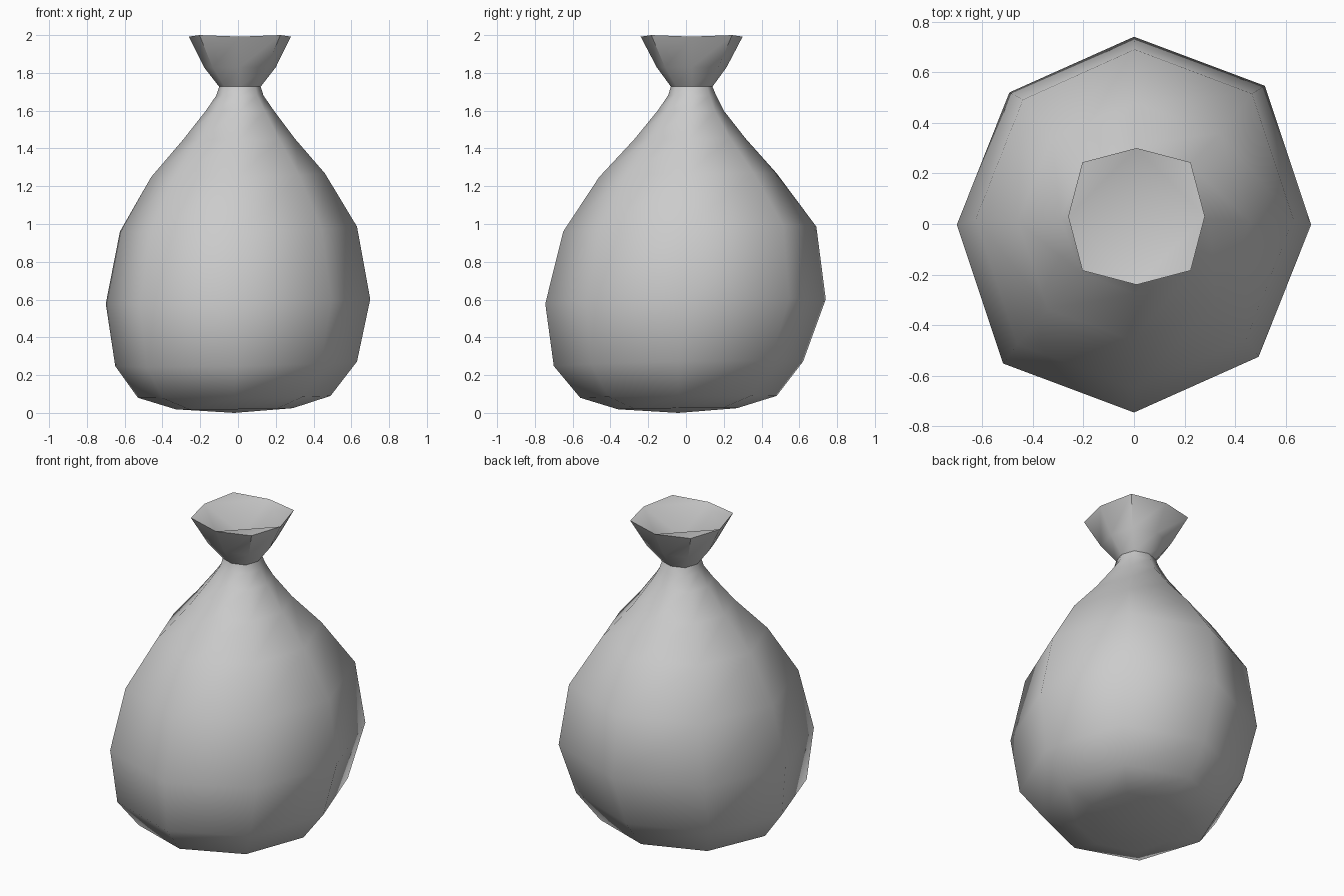
import bpy, bmesh, math

if "Cube" in bpy.data.objects:
    bpy.data.objects.remove(bpy.data.objects["Cube"])

# Rings: z, tilt, x min, x max, y min, y max, diagonal bulge
RINGS = [
    (0.022, 0.003, -0.33, 0.29, -0.36, 0.27, 1.05),
    (0.085, 0.005, -0.53, 0.49, -0.56, 0.48, 1.03),
    (0.26, 0.012, -0.65, 0.63, -0.70, 0.62, 1.02),
    (0.59, 0.012, -0.70, 0.70, -0.745, 0.74, 1.02),
    (0.973, 0.013, -0.625, 0.63, -0.65, 0.69, 1.02),
    (1.258, 0.010, -0.46, 0.46, -0.46, 0.48, 1.02),
    (1.45, 0.003, -0.29, 0.30, -0.275, 0.315, 1.02),
    (1.60, 0.0, -0.17, 0.19, -0.15, 0.20, 1.03),
    (1.68, 0.0, -0.115, 0.135, -0.095, 0.16, 1.04),
    (1.727, 0.0, -0.10, 0.12, -0.08, 0.14, 1.05),
    (1.83, 0.0, -0.18, 0.20, -0.155, 0.215, 1.08),
    (1.992, 0.0, -0.26, 0.28, -0.24, 0.30, 1.12),
]

bm = bmesh.new()


def make_ring(z, tilt, x0, x1, y0, y1, bulge):
    verts = []
    for k in range(8):
        a = k * math.pi / 4
        s = bulge + 0.025 * math.sin(2 * a) * (z < 1.4) if k % 2 else 1.0
        c, n = math.cos(a), math.sin(a)
        x = (x0 + x1) / 2 + (x1 - x0) / 2 * c * s
        y = (y0 + y1) / 2 + (y1 - y0) / 2 * n * s
        lift = 0.008 if k % 2 and z > 1.95 else 0.0
        verts.append(bm.verts.new((x, y, z + tilt * (c + n) + lift)))
    return verts


# Sack wall, neck and flared collar
rings = [make_ring(*r) for r in RINGS]
for low, high in zip(rings, rings[1:]):
    for k in range(8):
        j = (k + 1) % 8
        bm.faces.new((low[k], low[j], high[j], high[k]))


# Ends: corner triangles around a four-sided centre
def cap(ring, centre):
    mid = bm.verts.new(centre)
    for k in range(0, 8, 2):
        a, d, b = ring[k], ring[k + 1], ring[(k + 2) % 8]
        bm.faces.new((a, d, b))
        bm.faces.new((a, b, mid))


cap(rings[0], (-0.02, -0.04, 0.0))
cap(rings[-1], (0.01, 0.03, 1.87))   # dished mouth

bmesh.ops.recalc_face_normals(bm, faces=bm.faces[:])
mesh = bpy.data.meshes.new("sack")
bm.to_mesh(mesh)
bm.free()
sack = bpy.data.objects.new("sack", mesh)
bpy.context.collection.objects.link(sack)

# Smooth cloth with a sharp tie line and rim
bpy.context.view_layer.objects.active = sack
sack.select_set(True)
bpy.ops.object.shade_smooth_by_angle(angle=math.radians(50))
